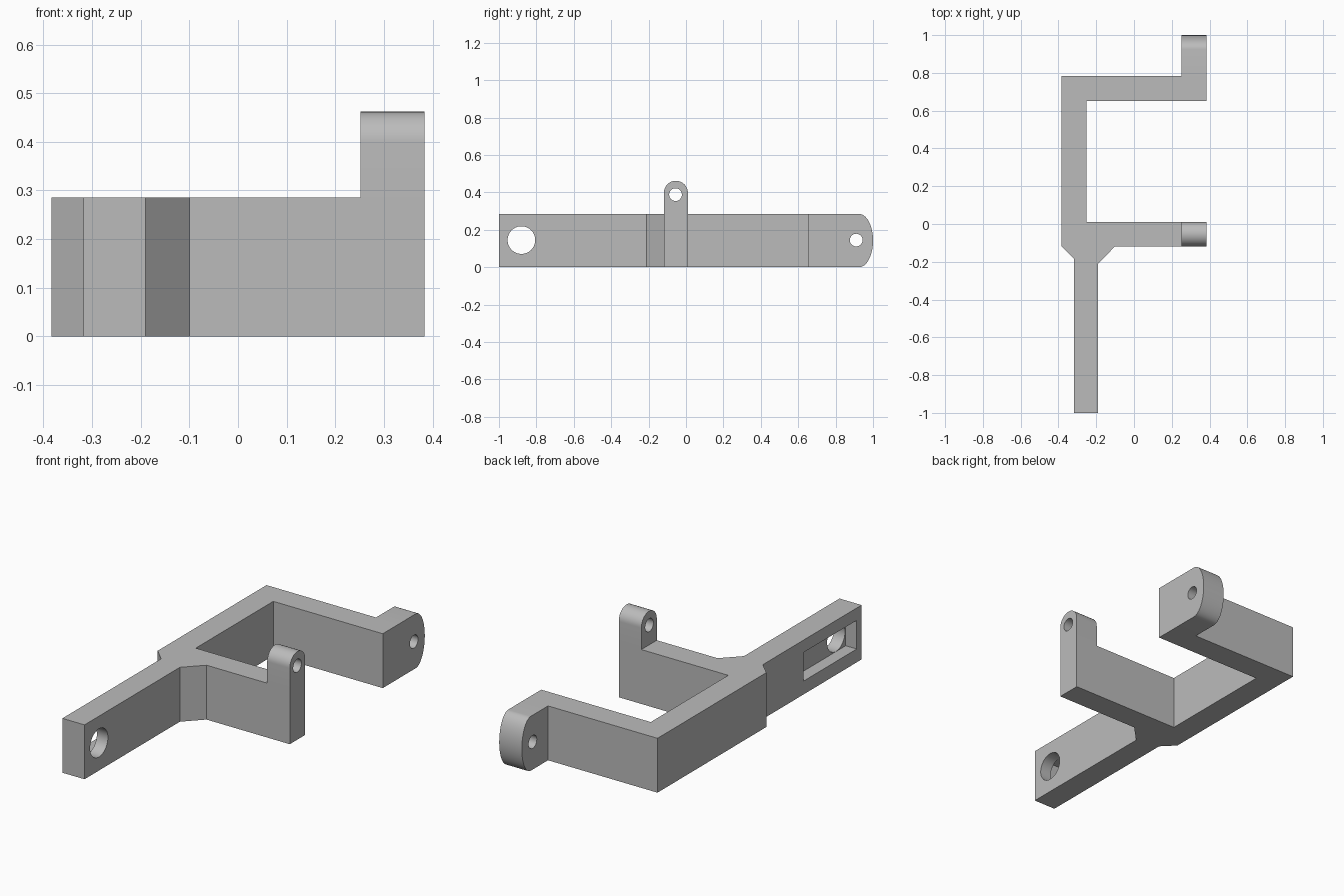
import bpy, bmesh
from math import sin, cos, pi, radians
from mathutils import Vector

cube = bpy.data.objects.get("Cube")
if cube:
    bpy.data.objects.remove(cube, do_unlink=True)

grey = bpy.data.materials.new("plain grey")
grey.use_nodes = True
grey.diffuse_color = (0.5, 0.5, 0.5, 1)
grey.node_tree.nodes["Principled BSDF"].inputs["Base Color"].default_value = (0.5, 0.5, 0.5, 1)

LEFT, RIGHT = -0.383, 0.383      # outer sides of the frame
TAB = 0.252                      # inner side of both lugs
HEIGHT = 0.285
MID = HEIGHT / 2


def prism(name, profile, start, end):
    """Extrude a closed 3D profile along the vector from start to end."""
    bm = bmesh.new()
    offset = Vector(start)
    face = bm.faces.new([bm.verts.new(Vector(p) + offset) for p in profile])
    moved = bmesh.ops.extrude_face_region(bm, geom=[face])["geom"]
    verts = [g for g in moved if isinstance(g, bmesh.types.BMVert)]
    bmesh.ops.translate(bm, verts=verts, vec=Vector(end) - offset)
    bmesh.ops.recalc_face_normals(bm, faces=bm.faces)
    mesh = bpy.data.meshes.new(name)
    bm.to_mesh(mesh)
    bm.free()
    mesh.materials.append(grey)
    obj = bpy.data.objects.new(name, mesh)
    bpy.context.collection.objects.link(obj)
    return obj


def side_prism(name, yz, x0, x1):
    return prism(name, [(0, y, z) for y, z in yz], (x0, 0, 0), (x1, 0, 0))


def arc(y, z, ry, rz, a0, a1, steps):
    angles = [radians(a0 + (a1 - a0) * i / steps) for i in range(steps + 1)]
    return [(y + ry * cos(a), z + rz * sin(a)) for a in angles]


def bore(name, y, z, r, x0, x1):
    return side_prism(name, arc(y, z, r, r, 0, 352.5, 47), x0, x1)


def combine(target, tool, operation):
    mod = target.modifiers.new(operation.lower(), "BOOLEAN")
    mod.operation, mod.solver, mod.object = operation, "EXACT", tool
    tool.hide_render = True
    bpy.context.view_layer.objects.active = target
    bpy.ops.object.modifier_apply(modifier=mod.name)
    bpy.data.objects.remove(tool, do_unlink=True)


# Flat frame: handle, chamfered neck, side rail and two arms
outline = [
    (LEFT, 0.783), (LEFT, -0.118), (-0.318, -0.183), (-0.318, -1),
    (-0.19, -1), (-0.19, -0.21), (-0.1, -0.118), (RIGHT, -0.118),
    (RIGHT, 0.01), (-0.252, 0.01), (-0.252, 0.652), (RIGHT, 0.652),
    (RIGHT, 0.783),
]
bracket = prism("bracket", [(x, y, 0) for x, y in outline], (0, 0, 0), (0, 0, HEIGHT))

# Upright lug with a round top, and rear lug with an elliptical end
post = [(-0.118, 0), (0.01, 0)] + arc(-0.054, 0.398, 0.064, 0.064, 0, 180, 24)
combine(bracket, side_prism("upright_lug", post, TAB, RIGHT), "UNION")
rear = [(0.652, HEIGHT), (0.652, 0)] + arc(0.925, MID, 0.075, MID, -90, 90, 32)
combine(bracket, side_prism("rear_lug", rear, TAB, RIGHT), "UNION")

# Pin holes, handle hole and the slot recessed into the handle's outer side
combine(bracket, bore("upright_pin_hole", -0.056, 0.388, 0.034, 0.2, 0.45), "DIFFERENCE")
combine(bracket, bore("rear_pin_hole", 0.91, 0.145, 0.034, 0.2, 0.45), "DIFFERENCE")
slot = [(-0.96, 0.07), (-0.52, 0.07), (-0.52, 0.22), (-0.96, 0.22)]
combine(bracket, side_prism("handle_slot", slot, -0.4, -0.254), "DIFFERENCE")
combine(bracket, bore("handle_hole", -0.88, 0.145, 0.074, -0.3, -0.1), "DIFFERENCE")

# Smooth the curved walls and keep the corners crisp
bpy.ops.object.select_all(action="DESELECT")
bracket.select_set(True)
bpy.context.view_layer.objects.active = bracket
bpy.ops.object.shade_smooth_by_angle(angle=radians(30))
